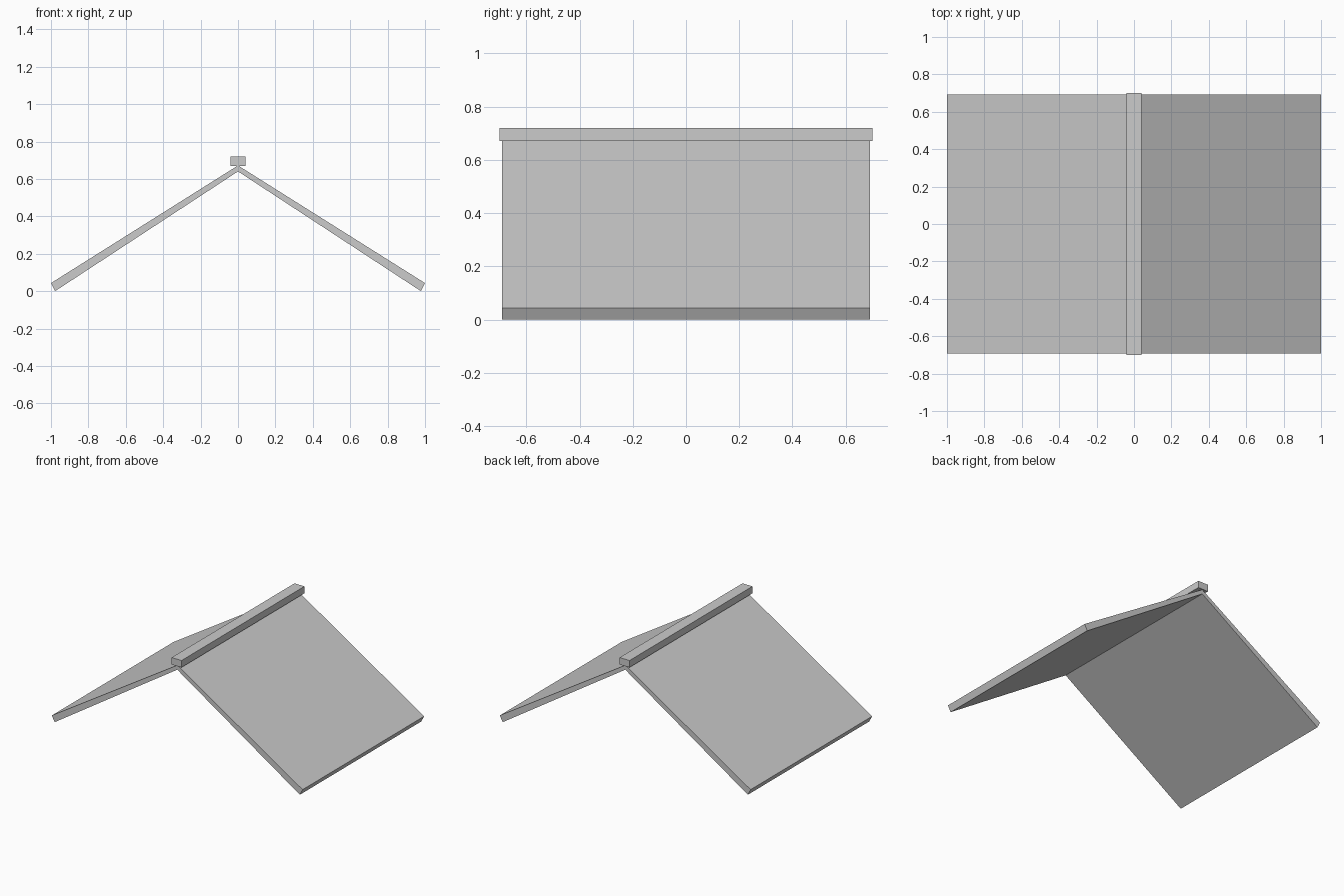
import bpy

if "Cube" in bpy.data.objects:
    bpy.data.objects.remove(bpy.data.objects["Cube"])

grey = bpy.data.materials.new("light_grey")
grey.diffuse_color = (0.6, 0.6, 0.6, 1)
grey.use_nodes = True
grey.node_tree.nodes["Principled BSDF"].inputs["Base Color"].default_value = grey.diffuse_color


def extrude_profile(name, profile, half_depth):
    """Closed prism from an x-z outline, extruded along y."""
    n = len(profile)
    verts = [(x, y, z) for y in (-half_depth, half_depth) for x, z in profile]
    faces = [tuple(range(n)), tuple(reversed(range(n, 2 * n)))]
    faces += [(i, i + n, (i + 1) % n + n, (i + 1) % n) for i in range(n)]
    mesh = bpy.data.meshes.new(name)
    mesh.from_pydata(verts, [], faces)
    mesh.materials.append(grey)
    obj = bpy.data.objects.new(name, mesh)
    bpy.context.collection.objects.link(obj)
    return obj


# Two sloping roof panels meeting at the ridge, as one folded slab
extrude_profile("roof_panels", [
    (-0.978, 0.0), (0.0, 0.64), (0.978, 0.0),
    (1.0, 0.043), (0.0, 0.672), (-1.0, 0.043)], 0.692)

# Ridge beam resting on the peak, slightly longer than the panels
extrude_profile("ridge_cap", [
    (-0.04, 0.67), (0.04, 0.67), (0.04, 0.72), (-0.04, 0.72)], 0.70)
